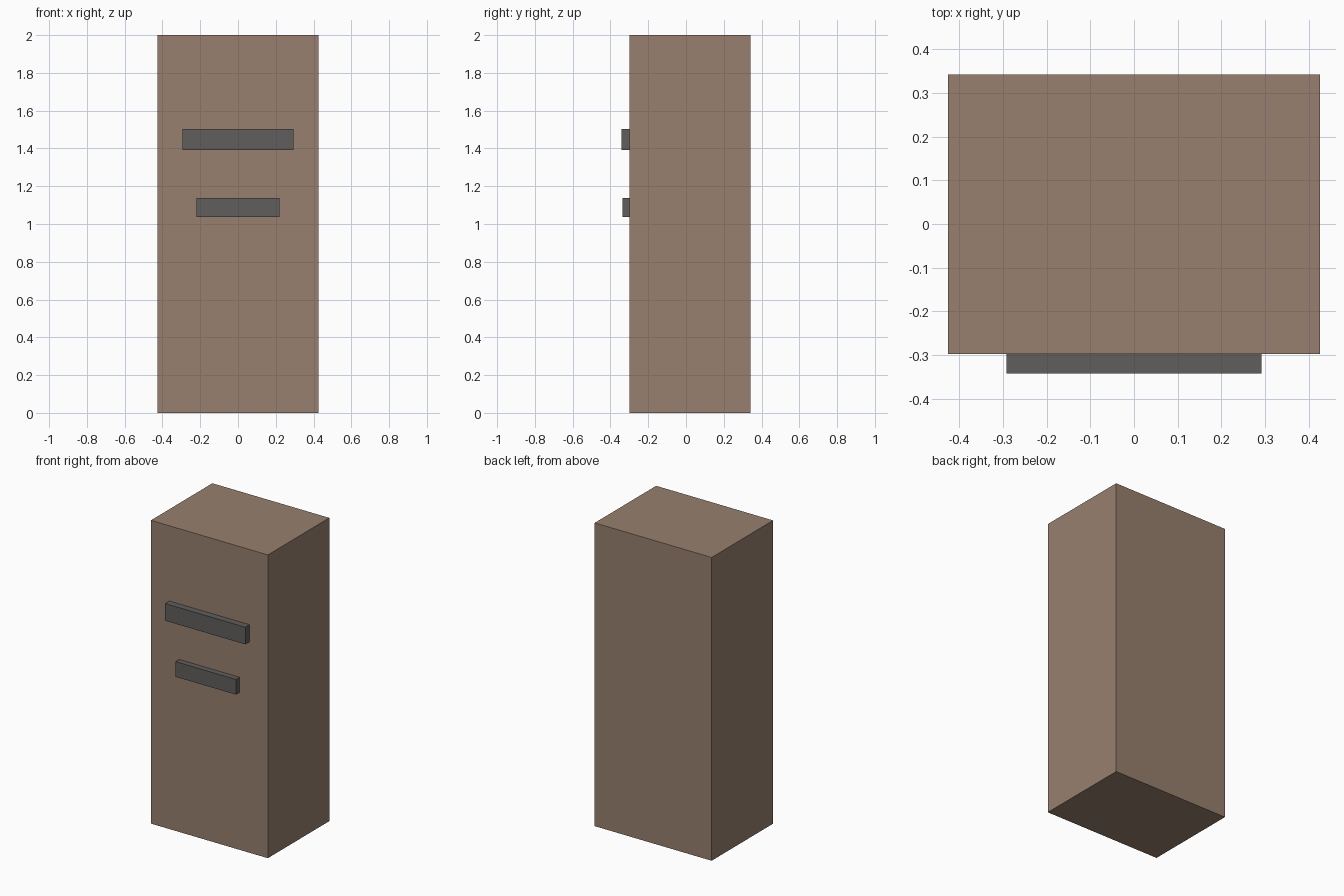
import bpy

if "Cube" in bpy.data.objects:
    bpy.data.objects.remove(bpy.data.objects["Cube"])


def material(name, color):
    mat = bpy.data.materials.new(name)
    mat.diffuse_color = (*color, 1)
    mat.use_nodes = True
    mat.node_tree.nodes["Principled BSDF"].inputs["Base Color"].default_value = mat.diffuse_color
    return mat


def box(name, width, y_range, z_range, mat):
    """Box centred on x = 0, given by its width and its y and z limits."""
    (y0, y1), (z0, z1) = y_range, z_range
    bpy.ops.mesh.primitive_cube_add(size=1, location=(0, (y0 + y1) / 2, (z0 + z1) / 2))
    obj = bpy.context.object
    obj.name = name
    obj.scale = (width, y1 - y0, z1 - z0)
    bpy.ops.object.transform_apply(location=False, rotation=False, scale=True)
    obj.data.materials.append(mat)
    return obj


brown = material("brown_body", (0.31, 0.216, 0.156))
grey = material("dark_grey", (0.117, 0.112, 0.107))

FRONT = -0.298

# Tall cabinet body
box("body", 0.853, (FRONT, 0.342), (0, 2), brown)

# Two bars on the front face
box("upper_bar", 0.585, (-0.342, FRONT), (1.391, 1.504), grey)
box("lower_bar", 0.44, (-0.336, FRONT), (1.038, 1.138), grey)
